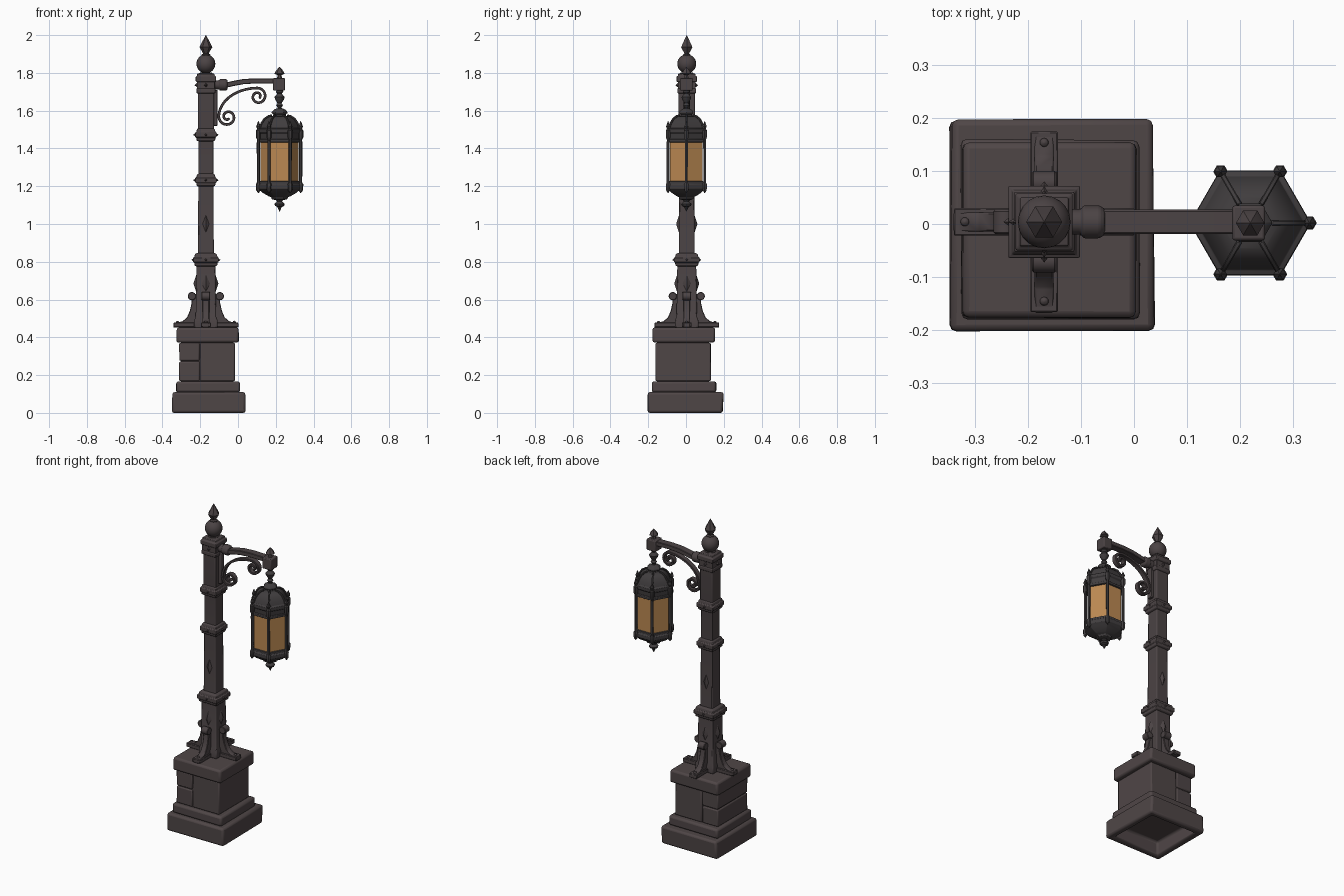
import bpy, bmesh, math, random
from mathutils import Vector, Matrix

if "Cube" in bpy.data.objects:
    bpy.data.objects.remove(bpy.data.objects["Cube"])
random.seed(4)


def mat(name, c):
    m = bpy.data.materials.new(name)
    m.diffuse_color = (*c, 1)
    m.use_nodes = True
    m.node_tree.nodes["Principled BSDF"].inputs["Base Color"].default_value = m.diffuse_color
    return m


STONE = mat("dark_stone", (0.078, 0.061, 0.062))
IRON = mat("dark_iron", (0.070, 0.056, 0.058))
LANTERN = mat("lantern_iron", (0.052, 0.047, 0.049))
GLASS = mat("amber_glass", (0.50, 0.25, 0.085))

PX, PY = -0.170, 0.004      # post axis
LX, LY = 0.220, 0.002       # lantern axis


def finish(name, bm, material, bevel=0, segs=2):
    bmesh.ops.recalc_face_normals(bm, faces=bm.faces)
    me = bpy.data.meshes.new(name)
    bm.to_mesh(me)
    bm.free()
    me.materials.append(material)
    ob = bpy.data.objects.new(name, me)
    bpy.context.collection.objects.link(ob)
    if bevel:
        b = ob.modifiers.new("bevel", 'BEVEL')
        b.width, b.segments, b.limit_method = bevel, segs, 'ANGLE'
    return ob


def box(name, x0, x1, y0, y1, z0, z1, material, bevel=0.006, jitter=0, hollow=0):
    bm = bmesh.new()
    bmesh.ops.create_cube(bm, size=1)
    for v in bm.verts:
        v.co = ((x0 + x1) / 2 + v.co.x * (x1 - x0), (y0 + y1) / 2 + v.co.y * (y1 - y0),
                (z0 + z1) / 2 + v.co.z * (z1 - z0))
        v.co.x += random.uniform(-jitter, jitter)
        v.co.y += random.uniform(-jitter, jitter)
    if hollow:      # recess cut into the underside
        bm.faces.ensure_lookup_table()
        f = min(bm.faces, key=lambda f: f.calc_center_median().z)
        bmesh.ops.inset_region(bm, faces=[f], thickness=hollow)
        r = bmesh.ops.extrude_discrete_faces(bm, faces=[f])
        for v in r['faces'][0].verts:
            v.co.z += 0.085
    return finish(name, bm, material, bevel)


def lathe(name, prof, n, cx, cy, material, bevel=0, turn=0, axis='z', cz=0):
    """Revolve (radius, height) points with n sides; n = 4 takes half-widths."""
    bm = bmesh.new()
    k = math.sqrt(2) if n == 4 and turn else 1
    rings = [[bm.verts.new((r * k * math.cos(turn + math.tau * i / n),
                            r * k * math.sin(turn + math.tau * i / n), z)) for i in range(n)]
             for r, z in prof]
    for a, b in zip(rings, rings[1:]):
        for i in range(n):
            bm.faces.new((a[i], a[(i + 1) % n], b[(i + 1) % n], b[i]))
    bm.faces.new(rings[0][::-1])
    bm.faces.new(rings[-1])
    if axis == 'x':
        bm.transform(Matrix.Rotation(math.pi / 2, 4, 'Y'))
    bm.transform(Matrix.Translation((cx, cy, cz)))
    return finish(name, bm, material, bevel)


def ribbon(name, pts, half, thick, material, cy=0, bevel=0.003):
    """Rectangular band following (x, z) points."""
    bm = bmesh.new()
    p = [Vector(q) for q in pts]
    rings = []
    for i, q in enumerate(p):
        t = (p[min(i + 1, len(p) - 1)] - p[max(i - 1, 0)]).normalized()
        nrm = Vector((-t.y, t.x)) * thick / 2
        rings.append([bm.verts.new((q.x + s * nrm.x, cy + w * half, q.y + s * nrm.y))
                      for s, w in ((1, 1), (1, -1), (-1, -1), (-1, 1))])
    for a, b in zip(rings, rings[1:]):
        for i in range(4):
            bm.faces.new((a[i], a[(i + 1) % 4], b[(i + 1) % 4], b[i]))
    bm.faces.new(rings[0])
    bm.faces.new(rings[-1])
    return finish(name, bm, material, bevel, 1)


def place(ob, turn):
    ob.matrix_world = Matrix.Translation((PX, PY, 0)) @ Matrix.Rotation(turn, 4, 'Z')


# Stone pedestal
box("plinth", -0.347, 0.038, -0.2, 0.196, 0, 0.11, STONE, 0.012, 0.004, hollow=0.055)
box("plinth_step", -0.328, 0.01, -0.18, 0.16, 0.108, 0.167, STONE, 0.012, 0.002)
box("pedestal_core", -0.303, -0.024, -0.153, 0.123, 0.16, 0.38, STONE, 0)
for i, (x0, x1, z0, z1) in enumerate(((-0.311, -0.203, 0.168, 0.272), (-0.311, -0.203, 0.276, 0.371),
                                      (-0.2, -0.016, 0.168, 0.371))):
    box(f"pedestal_block_{i}", x0, x1, -0.161, 0.131, z0, z1, STONE, 0.007, 0.001)
box("pedestal_cap", -0.325, 0.005, -0.176, 0.155, 0.372, 0.452, STONE, 0.012, 0.002)

# Square post with collars
Q = math.pi / 4
lathe("post", [(.062, .45), (.062, .49), (.054, .51), (.05, .78), (.042, .85), (.040, 1.2),
               (.039, 1.47), (.043, 1.5), (.043, 1.79)], 4, PX, PY, IRON, 0.006, Q)
for i, (z, s) in enumerate(((.81, .068), (1.232, .057), (1.472, .057))):
    lathe(f"collar_{i}", [(s - .02, z - .035), (s - .008, z - .03), (s - .006, z - .014), (s, z - .012),
                          (s, z + .012), (s - .006, z + .014), (s - .01, z + .03), (s - .02, z + .036)],
          4, PX, PY, IRON, 0.003, Q)
lathe("post_capital", [(.043, 1.69), (.05, 1.695), (.05, 1.715), (.045, 1.72), (.045, 1.75), (.054, 1.755),
                       (.054, 1.78), (.046, 1.785), (.046, 1.795), (.03, 1.80)], 4, PX, PY, IRON, 0.003, Q)
box("capital_band", PX - .047, PX + .047, PY - .047, PY + .047, 1.715, 1.756, IRON, 0.002)

# Finial: ball and faceted spike
ball = [(.05 * math.sin(a), 1.848 - .05 * math.cos(a)) for a in [math.radians(d) for d in range(20, 165, 12)]]
lathe("finial_ball", [(.032, 1.79), (.032, 1.802)] + ball, 20, PX, PY, IRON)
lathe("finial_spike", [(.022, 1.888), (.024, 1.897), (.014, 1.902), (.034, 1.936), (.03, 1.945),
                       (.001, 2.0)], 6, PX, PY, IRON)

# Scroll feet, studs and diamonds on the four sides
foot_profile = [(.045, .452), (.172, .452), (.172, .476), (.125, .484), (.10, .505), (.085, .54),
                (.076, .58), (.072, .63), (.045, .63)]
for k in range(4):
    t = k * math.pi / 2
    bm = bmesh.new()
    f = bm.faces.new([bm.verts.new((r, -.018, z)) for r, z in foot_profile])
    e = bmesh.ops.extrude_face_region(bm, geom=[f])
    for v in e['geom']:
        if isinstance(v, bmesh.types.BMVert):
            v.co.y += .036
    c = bmesh.ops.create_cone(bm, cap_ends=True, segments=16, radius1=.022, radius2=.022, depth=.046)
    bmesh.ops.transform(bm, verts=c['verts'], matrix=Matrix.Translation((.074, 0, .618)) @
                        Matrix.Rotation(math.pi / 2, 4, 'X'))
    off = Matrix.Translation((0, (0.024 if k == 1 else -0.024 if k == 3 else 0), 0))
    place(finish(f"scroll_foot_{k}", bm, IRON, 0.003, 1), t)
    bm = bmesh.new()
    bmesh.ops.create_cube(bm, size=1, matrix=Matrix.Translation((.115, 0, .466)) @
                          Matrix.Diagonal((.112, .052, .024, 1)))
    c = bmesh.ops.create_uvsphere(bm, u_segments=10, v_segments=6, radius=.009)
    bmesh.ops.translate(bm, verts=c['verts'], vec=(.15, 0, .479))
    place(finish(f"foot_plate_{k}", bm, IRON, 0.003, 1), t)
    ornaments = [(.052, .685, .03, .06, .014), (.054, 1.232, .012, .014, .014),
                 (.054, 1.472, .012, .014, .014), (.065, .81, .014, .014, .012), (.05, 1.735, .012, .014, .01)]
    if k % 2:
        ornaments.append((.04, 1.0, .026, .068, .016))
    for j, (r, z, w, h, d) in enumerate(ornaments):
        bm = bmesh.new()
        vs = [bm.verts.new(q) for q in ((r - .006, -w, z), (r - .006, 0, z - h), (r - .006, w, z),
                                        (r - .006, 0, z + h), (r + d, 0, z))]
        bm.faces.new(vs[:4])
        for i in range(4):
            bm.faces.new((vs[i], vs[(i + 1) % 4], vs[4]))
        place(finish(f"diamond_{k}_{j}", bm, IRON), t)

# Arm with scroll bracket
lathe("arm_socket", [(.024, -.13), (.024, -.10), (.031, -.096), (.031, -.065), (.024, -.055)],
      16, 0, PY, IRON, 0.003, 0, 'x', 1.737)
ribbon("arm", [(-.065, 1.735), (-.02, 1.745), (.03, 1.754), (.10, 1.758), (.19, 1.756)], .023, .027, IRON, PY)


def spiral(cx, cz, a0, turn, r0, r1, n=30):
    return [(cx + (r0 + (r1 - r0) * i / n) * math.cos(math.radians(a0 + turn * i / n)),
             cz + (r0 + (r1 - r0) * i / n) * math.sin(math.radians(a0 + turn * i / n))) for i in range(n + 1)]


ctrl = [Vector(q) for q in ((-.102, 1.567), (-.10, 1.66), (0, 1.72), (.105, 1.72))]
arc = []
for i in range(1, 14):
    u = i / 14
    q = sum(((math.comb(3, j) * u ** j * (1 - u) ** (3 - j)) * ctrl[j] for j in range(4)), Vector((0, 0)))
    arc.append(tuple(q))
ribbon("arm_scroll", spiral(-.055, 1.567, 180, 500, .047, .010)[::-1] + arc +
       spiral(.105, 1.675, 90, -500, .045, .010), .016, .014, IRON, PY)
box("scroll_mount", PX + .04, PX + .062, PY - .016, PY + .016, 1.52, 1.71, IRON, 0.004)
box("arm_end_block", .186, .248, LY - .033, LY + .033, 1.706, 1.774, IRON, 0.005)
lathe("arm_end_finial", [(.014, 1.77), (.01, 1.788), (.027, 1.796), (.02, 1.81), (.001, 1.832)],
      6, LX, LY, IRON)

# Hexagonal lantern
lathe("hanger", [(.014, 1.712), (.02, 1.70), (.012, 1.69), (.027, 1.672), (.024, 1.66), (.011, 1.64),
                 (.018, 1.628), (.011, 1.618), (.014, 1.60)], 10, LX, LY, LANTERN)
roof = [(.015, 1.612), (.03, 1.606), (.042, 1.594), (.042, 1.586), (.033, 1.58), (.035, 1.572), (.056, 1.568),
        (.078, 1.553), (.094, 1.53), (.102, 1.508), (.114, 1.503), (.114, 1.485), (.104, 1.478),
        (.102, 1.45), (.11, 1.447), (.11, 1.434), (.095, 1.43)]
lathe("lantern_roof", roof, 6, LX, LY, LANTERN, 0.002)
lathe("lantern_glass", [(.1, 1.2), (.1, 1.45)], 6, LX, LY, GLASS)
lathe("lantern_base", [(.095, 1.228), (.108, 1.225), (.108, 1.212), (.115, 1.208), (.115, 1.186), (.104, 1.178),
                       (.09, 1.165), (.06, 1.148), (.045, 1.142), (.042, 1.132), (.022, 1.126)],
      6, LX, LY, LANTERN, 0.002)
lathe("lantern_drop", [(.02, 1.13), (.014, 1.118), (.028, 1.106), (.024, 1.096), (.012, 1.09), (.001, 1.066)],
      8, LX, LY, LANTERN)
for k in range(6):
    a = k * math.pi / 3
    ca, sa = math.cos(a), math.sin(a)
    # Corner post with spike and lower drop
    lathe(f"lantern_post_{k}", [(.001, 1.163), (.012, 1.178), (.014, 1.21), (.008, 1.22), (.009, 1.43),
                                (.007, 1.445), (.014, 1.46), (.014, 1.495), (.007, 1.503), (.012, 1.517),
                                (.001, 1.545)], 6, LX + .112 * ca, LY + .112 * sa, LANTERN, 0, a)
    # Roof rib along each corner
    ob = ribbon(f"roof_rib_{k}", [(.04, 1.575), (.058, 1.572), (.08, 1.557), (.096, 1.533), (.106, 1.506)],
                .005, .01, LANTERN, 0, 0.002)
    ob.matrix_world = Matrix.Translation((LX, LY, 0)) @ Matrix.Rotation(a, 4, 'Z')

# Smooth curved faces, keep hard edges
for ob in bpy.data.objects:
    ob.select_set(True)
bpy.context.view_layer.objects.active = bpy.data.objects["post"]
bpy.ops.object.shade_smooth_by_angle(angle=math.radians(32))
